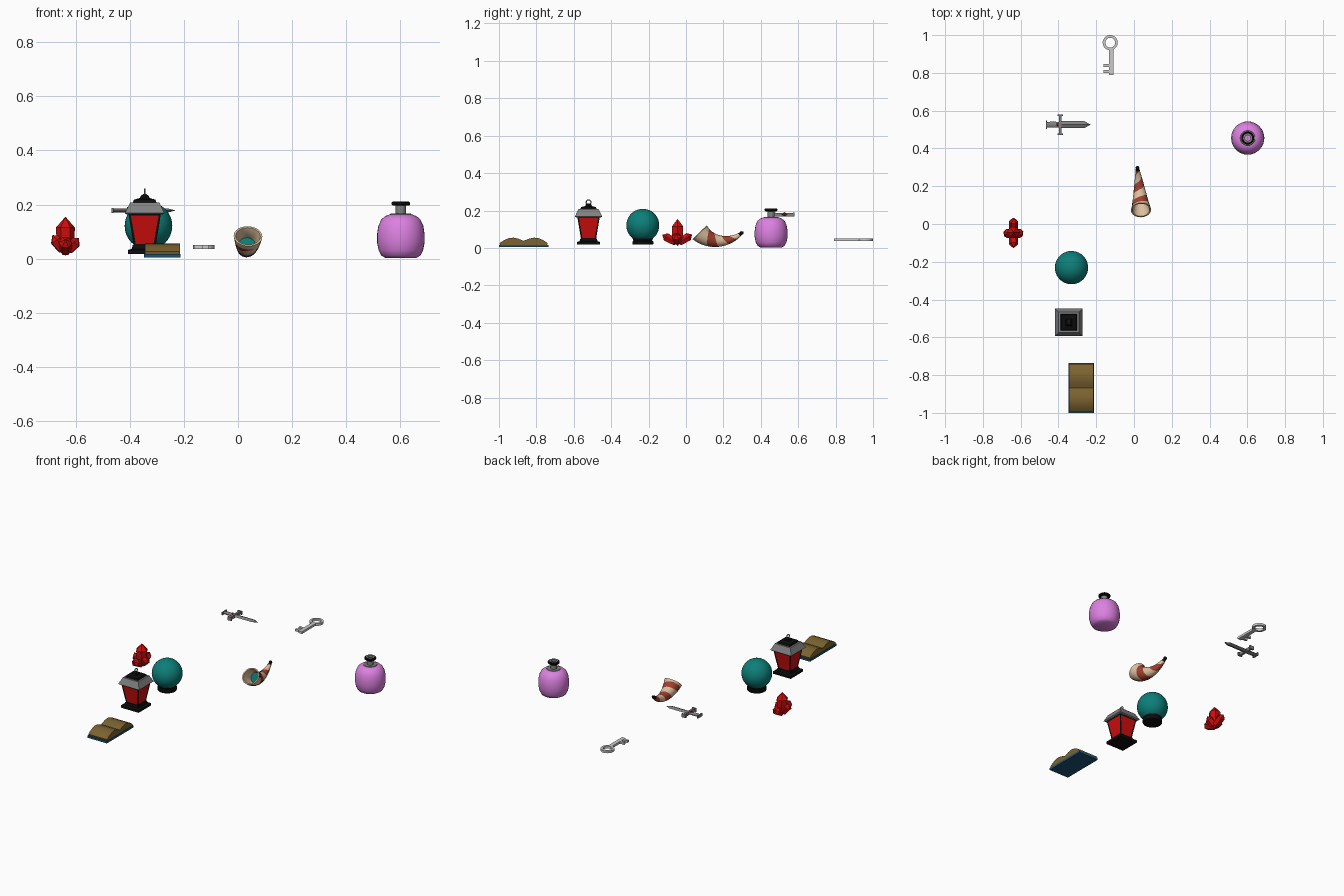
import bpy, bmesh, math
from mathutils import Matrix, Vector

if "Cube" in bpy.data.objects:
    bpy.data.objects.remove(bpy.data.objects["Cube"])

COLOURS = {
    "red": (0.62, 0.004, 0.004), "teal": (0.004, 0.21, 0.19), "black": (0.004, 0.004, 0.004),
    "grey": (0.22, 0.22, 0.22), "light_grey": (0.6, 0.6, 0.6), "pink": (0.72, 0.22, 0.75),
    "page_gold": (0.2, 0.125, 0.03), "cover_blue": (0.01, 0.085, 0.17),
    "cream": (0.72, 0.53, 0.34), "brown": (0.36, 0.05, 0.03)}
MATS = {}
for cname, c in COLOURS.items():
    MATS[cname] = bpy.data.materials.new(cname)
    MATS[cname].diffuse_color = (*c, 1)


def finish(name, bm, mats, smooth=False):
    bmesh.ops.remove_doubles(bm, verts=bm.verts, dist=1e-5)
    bmesh.ops.recalc_face_normals(bm, faces=bm.faces)
    me = bpy.data.meshes.new(name)
    bm.to_mesh(me)
    bm.free()
    for m in mats:
        me.materials.append(MATS[m])
    ob = bpy.data.objects.new(name, me)
    bpy.context.collection.objects.link(ob)
    if smooth:
        bpy.ops.object.select_all(action='DESELECT')
        ob.select_set(True)
        bpy.context.view_layer.objects.active = ob
        bpy.ops.object.shade_smooth_by_angle(angle=math.radians(40))
    return ob


def skin(bm, rings, closed=False):
    """Bridge equal-length rings of vertices with quads."""
    n = len(rings[0])
    faces = []
    pairs = list(zip(rings, rings[1:])) + ([(rings[-1], rings[0])] if closed else [])
    for a, b in pairs:
        faces.append([bm.faces.new((a[j], a[(j + 1) % n], b[(j + 1) % n], b[j])) for j in range(n)])
    return faces


def lathe(name, profile, mat, M=Matrix(), segs=32, smooth=True, turn=0.0, closed=False):
    """Revolve (radius, height) points around local z."""
    bm = bmesh.new()
    rings = []
    for r, z in profile:
        rings.append([bm.verts.new(M @ Vector((r * math.cos(turn + 2 * math.pi * j / segs),
                                               r * math.sin(turn + 2 * math.pi * j / segs), z)))
                      for j in range(segs)])
    skin(bm, rings, closed)
    return finish(name, bm, [mat], smooth)


def square(name, profile, mat, at):
    """Square stepped solid from (half width, height) points."""
    pts = [(0, profile[0][1])] + [(h * math.sqrt(2), z) for h, z in profile] + [(0, profile[-1][1])]
    return lathe(name, pts, mat, at, 4, False, math.pi / 4)


def box(name, lo, hi, mat):
    bm = bmesh.new()
    lo, hi = Vector(lo), Vector(hi)
    bmesh.ops.create_cube(bm, size=1)
    for v in bm.verts:
        v.co = (lo + hi) / 2 + v.co * (hi - lo)
    return finish(name, bm, [mat])


T = Matrix.Translation

# --- Potion bottle
P = T((0.602, 0.455, 0))
lathe("bottle_body", [(0, .003), (.058, .003), (.072, .011), (.082, .03), (.088, .06), (.088, .09),
                      (.083, .122), (.072, .145), (.058, .157), (.042, .163), (0, .163)], "pink", P)
lathe("bottle_neck", [(.04, .163), (.038, .166), (.019, .166), (.019, .209), (.024, .212),
                      (.015, .212), (.015, .166)], "grey", P)
lathe("bottle_lip", [(.018, .196), (.03, .196), (.034, .2), (.034, .207), (.03, .211), (.018, .211)],
      "black", P, closed=True)
lathe("bottle_liquid", [(0, .2), (.015, .2), (.015, .19), (0, .19)], "pink", P)

# --- Crystal ball on its stand
B = T((-0.331, -0.231, 0))
ball = [(.088 * math.sin(math.pi * i / 20), .121 - .088 * math.cos(math.pi * i / 20)) for i in range(21)]
lathe("crystal_ball", ball, "teal", B, 40)
lathe("ball_stand", [(0, .018), (.054, .018), (.056, .022), (.056, .034), (.05, .038), (.054, .05), (0, .05)],
      "black", B)

# --- Lantern
L = T((-0.345, -0.521, 0))
square("lantern_base", [(.062, .018), (.062, .032), (.048, .036), (.044, .05)], "black", L)
square("lantern_roof", [(.066, .163), (.073, .168), (.054, .207)], "grey", L)
square("lantern_cap", [(.044, .205), (.04, .218), (.018, .224), (.015, .232), (.006, .238)], "black", L)
bm = bmesh.new()  # tapered body with red panes inset in its sides
rings = [[bm.verts.new(L @ Vector((sx * h, sy * h, z))) for sx, sy in ((-1, -1), (1, -1), (1, 1), (-1, 1))]
         for h, z in ((.04, .045), (.06, .166))]
sides = skin(bm, rings)[0]
bmesh.ops.recalc_face_normals(bm, faces=bm.faces)
bmesh.ops.inset_individual(bm, faces=sides, thickness=.011, depth=-.002)
for f in sides:
    f.material_index = 1
finish("lantern_body", bm, ["black", "red"])
hoop = [(.013 + .003 * math.cos(a * math.pi / 3), .003 * math.sin(a * math.pi / 3)) for a in range(6)]
lathe("lantern_ring", hoop, "grey", L @ T((0, 0, .244)) @ Matrix.Rotation(math.pi / 2, 4, 'Y'), 20, closed=True)

# --- Red crystal cluster
C = Vector((-0.638, -0.045, 0))
lathe("crystal_main", [(0, .01), (.032, .042), (.035, .115), (0, .155)], "red", T(C), 6, False)
for i, d in enumerate(((0, .078, .047), (0, -.082, .045), (.05, -.008, .052), (-.048, -.008, .062))):
    d = Vector(d)
    n = d.length
    M = T(C + Vector((0, 0, .025))) @ d.to_track_quat('Z', 'Y').to_matrix().to_4x4()
    lathe(f"crystal_shard_{i + 1}", [(0, 0), (.022, .012), (.025, n - .022), (0, n)], "red", M, 6, False)

# --- Dagger lying along x
D = T((0, 0.526, 0.178)) @ Matrix.Rotation(math.pi / 2, 4, 'Y') @ Matrix.Diagonal((.45, 1, 1, 1))
lathe("dagger_blade", [(0, -.39), (.018, -.39), (.018, -.262), (0, -.23)], "grey", D, 4, False)
lathe("dagger_grip", [(0, -.462), (.015, -.462), (.017, -.43), (.015, -.39), (0, -.39)], "grey", D, 10)
box("dagger_guard", (-.396, .476, .168), (-.384, .576, .188), "grey")
box("dagger_pommel", (-.467, .503, .169), (-.46, .549, .187), "grey")
for s in (-1, 1):
    box("dagger_guard_end", (-.404, .526 + s * .051 - .004, .167), (-.376, .526 + s * .051 + .004, .189), "grey")
lathe("dagger_gem", [(0, .184), (.007, .184), (.005, .19), (0, .191)], "red", T((-.405, .526, 0)), 8)

# --- Key lying along y
lathe("key_bow", [(.026, .036), (.04, .036), (.04, .05), (.026, .05)], "light_grey",
      T((-.126, .96, 0)), 28, closed=True)
box("key_shaft", (-.133, .79, .036), (-.109, .93, .05), "light_grey")
for y in (.80, .832):
    box("key_tooth", (-.162, y, .036), (-.13, y + .014, .05), "light_grey")

# --- Open book
YB = -0.868
box("book_cover", (-.347, YB - .132, .004), (-.212, YB + .132, .017), "cover_blue")
half = [(.126, .017), (.128, .026), (.105, .042), (.078, .053), (.055, .055), (.03, .05), (.01, .042)]
outline = half + [(0, .038)] + [(-y, z) for y, z in reversed(half)]
bm = bmesh.new()
page_end = bm.faces.new([bm.verts.new((-.344, YB + y, z)) for y, z in outline])
new = bmesh.ops.extrude_face_region(bm, geom=[page_end])["geom"]
bmesh.ops.translate(bm, verts=[v for v in new if isinstance(v, bmesh.types.BMVert)], vec=(.13, 0, 0))
bm.faces.new([v for v in page_end.verts]) if not page_end.is_valid else None
finish("book_pages", bm, ["page_gold"], True)

# --- Striped drinking horn: hollow tube along a bezier, twisted so stripes follow the edges
K = [Vector(p) for p in ((.037, .074, .083), (.034, .13, .024), (.025, .23, .021), (.018, .298, .08))]
N, STEPS, TURNS = 32, 60, 2.5


def horn_ring(bm, t, scale):
    u = 1 - t
    c = K[0] * u ** 3 + K[1] * 3 * u * u * t + K[2] * 3 * u * t * t + K[3] * t ** 3
    d = ((K[1] - K[0]) * u * u + (K[2] - K[1]) * 2 * u * t + (K[3] - K[2]) * t * t).normalized()
    a = d.cross(Vector((1, 0, 0))).normalized()
    b = a.cross(d)
    r = (.053 * u + .008 * t) * scale
    ang = [2 * math.pi * (j / N + TURNS * t) for j in range(N)]
    return [bm.verts.new(c + (a * math.sin(q) + b * math.cos(q)) * r) for q in ang]


bm = bmesh.new()
inner = [(.3 - .3 * i / 18, .86) for i in range(19)]
outer = [(i / STEPS, 1.0) for i in range(STEPS + 1)]
stations = inner + outer
rings = [horn_ring(bm, t, s) for t, s in stations]
bands = skin(bm, rings)
for (t, s), row in zip(stations, bands):
    for j, f in enumerate(row):
        if s == 1.0:
            f.material_index = 2 if t > .93 else (1 if t > .06 and j < N // 2 else 0)
bm.faces.new(rings[0]).material_index = 3
bm.faces.new(rings[-1]).material_index = 2
finish("drinking_horn", bm, ["cream", "brown", "black", "teal"], True)
lathe("horn_tip", [(0, -.01), (.008, -.007), (.01, 0), (.008, .007), (0, .01)], "black", T(K[3]), 12)

for m in bpy.data.materials:
    if m.users and not m.is_grease_pencil:
        m.use_nodes = True
        m.node_tree.nodes["Principled BSDF"].inputs["Base Color"].default_value = m.diffuse_color
